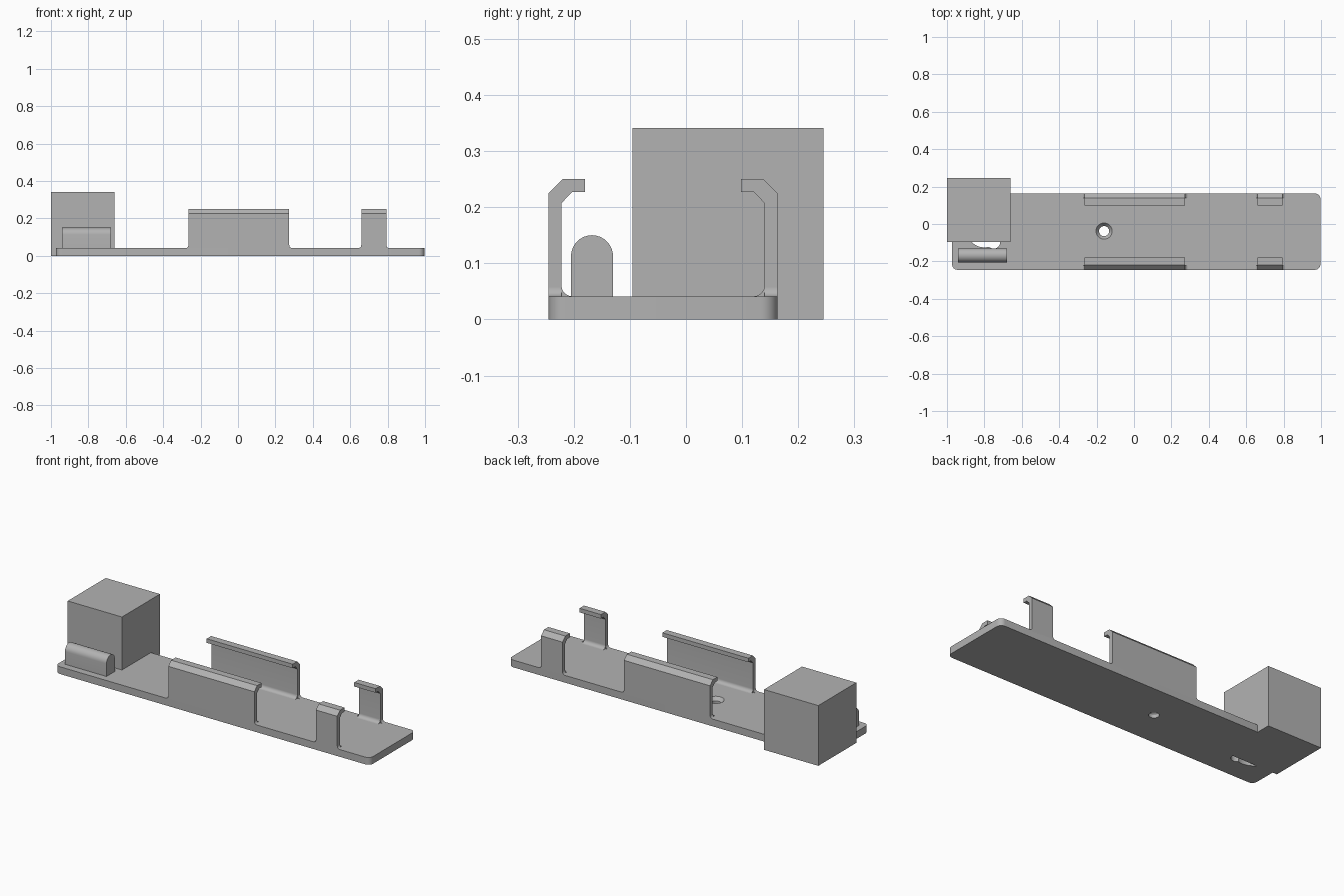
import bpy, bmesh, math
from mathutils import Vector

if "Cube" in bpy.data.objects:
    bpy.data.objects.remove(bpy.data.objects["Cube"])

grey = bpy.data.materials.new("plain grey")
grey.diffuse_color = (0.45, 0.45, 0.45, 1)
grey.use_nodes = True
grey.node_tree.nodes["Principled BSDF"].inputs["Base Color"].default_value = grey.diffuse_color
MID_Y = -0.041  # centre line of the base plate


def prism(name, pts, axis, a, b):
    """Extrude a closed 2D outline from a to b along the axis."""
    def place(p, t):
        return {'X': (t, p[0], p[1]), 'Y': (p[0], t, p[1]), 'Z': (p[0], p[1], t)}[axis]
    bm = bmesh.new()
    face = bm.faces.new([bm.verts.new(place(p, a)) for p in pts])
    ext = bmesh.ops.extrude_face_region(bm, geom=[face])
    move = Vector(place((0, 0), b - a))
    bmesh.ops.translate(bm, vec=move,
                        verts=[v for v in ext["geom"] if isinstance(v, bmesh.types.BMVert)])
    bmesh.ops.recalc_face_normals(bm, faces=bm.faces)
    mesh = bpy.data.meshes.new(name)
    bm.to_mesh(mesh)
    bm.free()
    mesh.materials.append(grey)
    ob = bpy.data.objects.new(name, mesh)
    bpy.context.collection.objects.link(ob)
    return ob


def arc(cx, cy, r, start, end, n=8):
    return [(cx + r * math.cos(math.radians(start + (end - start) * i / n)),
             cy + r * math.sin(math.radians(start + (end - start) * i / n)))
            for i in range(n + 1)]


def smooth(ob):
    bpy.ops.object.select_all(action='DESELECT')
    ob.select_set(True)
    bpy.context.view_layer.objects.active = ob
    bpy.ops.object.shade_smooth_by_angle(angle=math.radians(30))


def cut(ob, cutter):
    mod = ob.modifiers.new("hole", 'BOOLEAN')
    mod.operation, mod.solver, mod.object = 'DIFFERENCE', 'EXACT', cutter
    bpy.context.view_layer.objects.active = ob
    bpy.ops.object.modifier_apply(modifier=mod.name)
    bpy.data.objects.remove(cutter)


# Base plate with rounded corners
x0, x1, y0, y1, r = -0.973, 0.997, -0.245, 0.163, 0.03
base = prism("base_plate",
             arc(x1 - r, y1 - r, r, 0, 90) + arc(x0 + r, y1 - r, r, 90, 180)
             + arc(x0 + r, y0 + r, r, 180, 270) + arc(x1 - r, y0 + r, r, 270, 360),
             'Z', 0, 0.041)

# Screw hole with a countersunk top
cut(base, prism("screw_hole", arc(-0.16, -0.038, 0.027, 0, 360, 32)[:-1], 'Z', -0.1, 0.1))
bpy.ops.mesh.primitive_cone_add(vertices=32, radius1=0.027, radius2=0.046, depth=0.022,
                                location=(-0.16, -0.038, 0.033))
cut(base, bpy.context.object)

# Opening beside the block: a wide curve joined by a small round hole
cut(base, prism("wide_opening", arc(-0.80, -0.03, 0.095, 0, 360, 48)[:-1], 'Z', -0.1, 0.1))
cut(base, prism("round_opening", arc(-0.75, -0.098, 0.034, 0, 360, 32)[:-1], 'Z', -0.1, 0.1))
smooth(base)

# Square block
prism("block", [(-1, -0.095), (-0.66, -0.095), (-0.66, 0.245), (-1, 0.245)], 'Z', 0, 0.341)

# Round-topped rest
smooth(prism("rounded_rest",
             [(-0.205, 0.035), (-0.13, 0.035)] + arc(-0.1675, 0.1125, 0.0375, 0, 180, 16),
             'X', -0.94, -0.68))

# Hooked clips along both long edges, with filleted feet
hook = ([(-0.245, 0.035), (-0.245, 0.225), (-0.220, 0.25), (-0.18, 0.25),
         (-0.18, 0.227), (-0.203, 0.227), (-0.222, 0.207)]
        + arc(-0.202, 0.061, 0.02, 180, 270) + [(-0.202, 0.035)])
for label, xa, xb in (("long", -0.265, 0.274), ("short", 0.659, 0.793)):
    for side, sign in (("front", 1), ("back", -1)):
        def flip(y):
            return MID_Y + sign * (y - MID_Y)
        smooth(prism(f"{label}_clip_{side}", [(flip(y), z) for y, z in hook], 'X', xa, xb))
        f = 0.016
        for end, x, d in (("left", xa, -1), ("right", xb, 1)):
            foot = ([(x, 0.038)] + [(x + d * (f + px), 0.041 + f + pz)
                    for px, pz in arc(0, 0, f, 180, 270)] + [(x + d * f, 0.038)])
            smooth(prism(f"{label}_clip_{side}_{end}_fillet", foot, 'Y',
                         flip(-0.245), flip(-0.222)))
